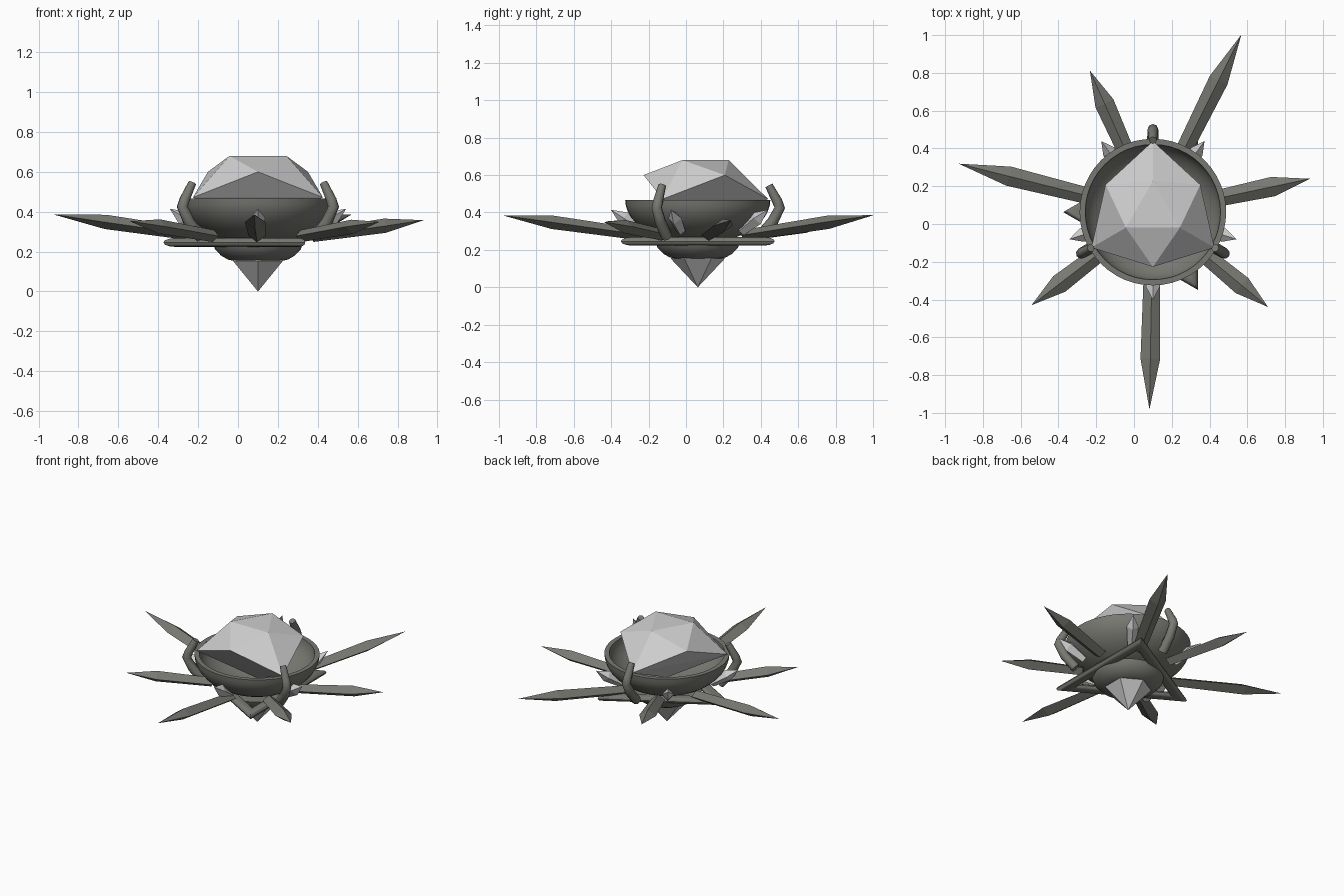
import bpy
import bmesh
from math import radians, sin, cos, pi
from mathutils import Vector, Matrix

if "Cube" in bpy.data.objects:
    bpy.data.objects.remove(bpy.data.objects["Cube"], do_unlink=True)

CENTRE = Vector((0.10, 0.063, 0))


def material(name, rgb):
    m = bpy.data.materials.new(name)
    m.use_nodes = True
    m.diffuse_color = (*rgb, 1)
    m.node_tree.nodes["Principled BSDF"].inputs["Base Color"].default_value = (*rgb, 1)
    return m


STONE = material("dark_stone", (0.19, 0.19, 0.17))
CRYSTAL = material("pale_crystal", (0.62, 0.62, 0.62))


def finish(name, bm, mat, smooth=False):
    bmesh.ops.recalc_face_normals(bm, faces=bm.faces)
    mesh = bpy.data.meshes.new(name)
    bm.to_mesh(mesh)
    bm.free()
    obj = bpy.data.objects.new(name, mesh)
    obj.location = CENTRE
    mesh.materials.append(mat)
    bpy.context.collection.objects.link(obj)
    if smooth:
        bpy.ops.object.select_all(action='DESELECT')
        obj.select_set(True)
        bpy.context.view_layer.objects.active = obj
        bpy.ops.object.shade_smooth_by_angle(angle=radians(40))
    return obj


def polar(r, angle, z):
    a = radians(angle)
    return Vector((r * cos(a), r * sin(a), z))


def hull(name, points, mat):
    bm = bmesh.new()
    for p in points:
        bm.verts.new(p)
    res = bmesh.ops.convex_hull(bm, input=bm.verts)
    junk = set(res["geom_interior"]) | set(res["geom_unused"])
    bmesh.ops.delete(bm, geom=[g for g in junk if isinstance(g, bmesh.types.BMVert)],
                     context='VERTS')
    return finish(name, bm, mat)


def lathe(name, profile, mat, steps=48):
    bm = bmesh.new()
    verts = [bm.verts.new((r, 0, z)) for r, z in profile]
    edges = [bm.edges.new(pair) for pair in zip(verts, verts[1:])]
    bmesh.ops.spin(bm, geom=verts + edges, cent=(0, 0, 0), axis=(0, 0, 1),
                   angle=2 * pi, steps=steps, use_duplicate=False)
    bmesh.ops.remove_doubles(bm, verts=bm.verts, dist=0.0005)
    return finish(name, bm, mat, True)


def blade(name, angle, start, end, sections, mat):
    """Pointed diamond-section shard; sections are (fraction, half width, half height)."""
    a, b = polar(start[0], angle, start[1]), polar(end[0], angle, end[1])
    side = polar(1, angle + 90, 0)
    up = (b - a).normalized().cross(side)
    pts = [b]
    for t, w, h in sections:
        p = a.lerp(b, t)
        pts += [p + side * w, p - side * w, p + up * h, p - up * h]
    return hull(name, pts, mat)


# Hollow bowl: outer wall up, rim, inner wall down
def arc(r, depth, n=12):
    return [(r * sin(i * pi / 2 / n), 0.467 - depth * cos(i * pi / 2 / n)) for i in range(n + 1)]


lathe("bowl", arc(0.388, 0.235) + arc(0.358, 0.205)[::-1], STONE)

# Small cup under the bowl
lathe("lower_cup", [(0, 0.245), (0.225, 0.24), (0.215, 0.212), (0.185, 0.18),
                    (0.15, 0.16), (0.12, 0.153), (0, 0.153)], STONE)

# Flattened three-sided ring around the cup
bm = bmesh.new()
tube = 12
rings = []
for k in range(3):
    ring = []
    for j in range(tube):
        t = 2 * pi * j / tube
        ring.append(bm.verts.new(polar(0.405 + 0.07 * cos(t), 60 + 120 * k,
                                       0.246 + 0.023 * sin(t))))
    rings.append(ring)
for k in range(3):
    p, q = rings[k], rings[(k + 1) % 3]
    for j in range(tube):
        n = (j + 1) % tube
        bm.faces.new((p[j], q[j], q[n], p[n]))
finish("triangle_ring", bm, STONE, True)

# Faceted gem resting in the bowl
gem = [Vector((0, 0, 0.30))]
for k in range(3):
    gem += [polar(0.165, 90 + 120 * k, 0.68), polar(0.29, 30 + 120 * k, 0.60),
            polar(0.376, 90 + 120 * k, 0.472)]
hull("gem", gem, CRYSTAL)

# Hanging crystal point
hull("bottom_crystal", [Vector((0, 0, 0))] +
     [polar(r, 60 * k - 90, z) for k in range(6) for r, z in ((0.145, 0.154), (0.1, 0.2))],
     CRYSTAL)

# Three bent claws gripping the gem
for k in range(3):
    curve = bpy.data.curves.new("claw", 'CURVE')
    curve.dimensions = '3D'
    curve.bevel_depth = 0.03
    curve.bevel_resolution = 2
    curve.use_fill_caps = True
    spline = curve.splines.new('POLY')
    path = [(0.33, 0.27, 1.0), (0.40, 0.35, 1.0), (0.438, 0.425, 0.95),
            (0.425, 0.46, 0.9), (0.38, 0.545, 0.7)]
    spline.points.add(len(path) - 1)
    for point, (r, z, size) in zip(spline.points, path):
        point.co = (*polar(r, 90 + 120 * k, z), 1)
        point.radius = size
    curve.materials.append(STONE)
    claw = bpy.data.objects.new("claw_%d" % (k + 1), curve)
    claw.location = CENTRE
    bpy.context.collection.objects.link(claw)

# Seven long blades fanning outwards (angle, reach)
fan = [(-91, 1.045), (-39.5, 0.79), (12, 0.85), (63.5, 1.05),
       (114, 0.82), (166, 1.06), (217.5, 0.81)]
for i, (angle, reach) in enumerate(fan):
    blade("blade_%d" % (i + 1), angle, (0.28, 0.278), (reach, 0.278 + 0.14 * (reach - 0.28)),
          [(0, 0.042, 0.03), (0.65, 0.052, 0.036)], STONE)

# Five small crystals budding from the bowl
for k in range(5):
    blade("small_crystal_%d" % (k + 1), 72 * k - 90, (0.29, 0.30), (0.465, 0.415),
          [(0, 0.025, 0.025), (0.6, 0.037, 0.037)], CRYSTAL)
